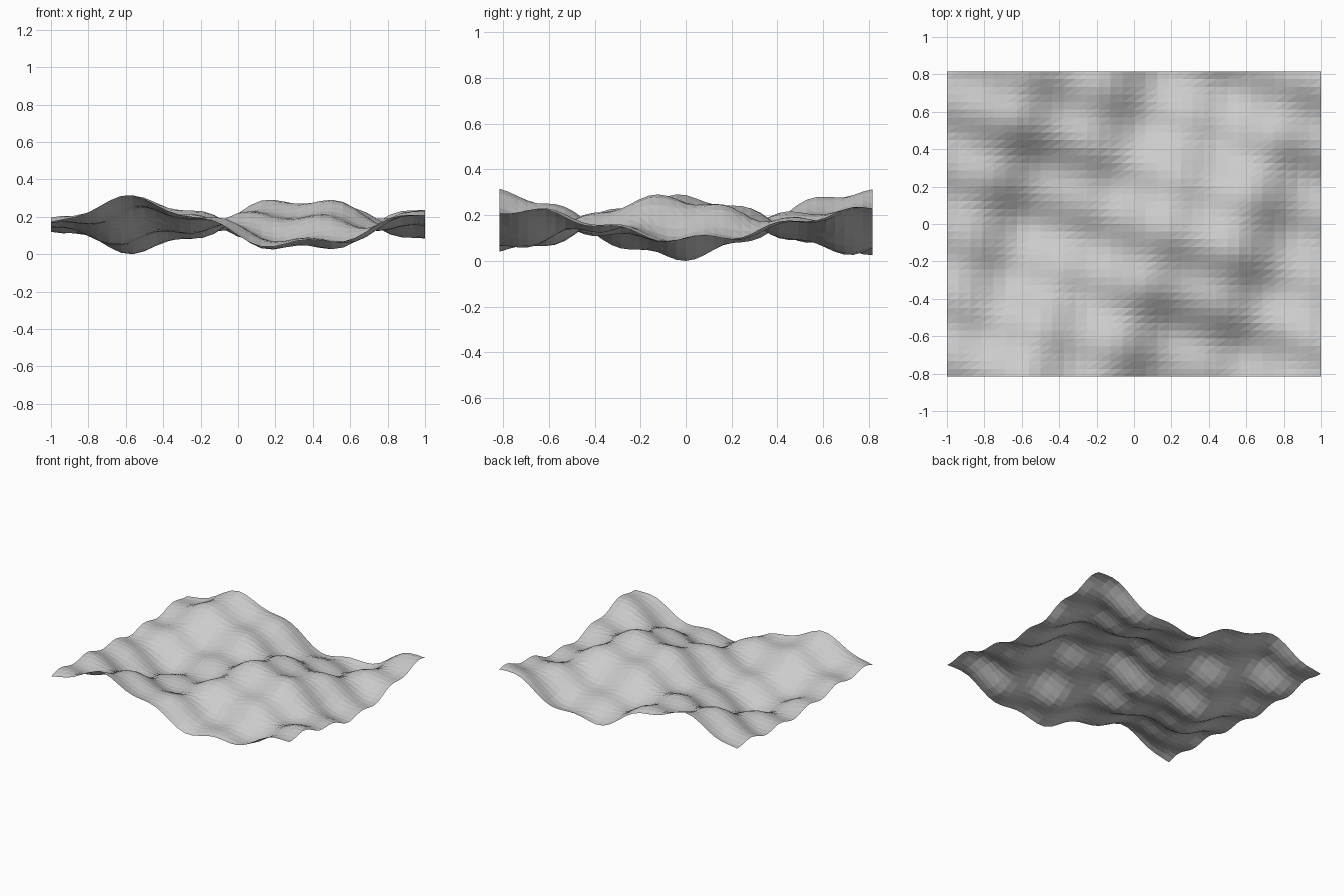
import bpy, bmesh
from math import cos, tau

cube = bpy.data.objects.get("Cube")
if cube:
    bpy.data.objects.remove(cube, do_unlink=True)

HALF_DEPTH = 0.815


def wave(distance, length):
    return cos(tau * distance / length)


def surface_height(x, y):
    # Broad swell with two slanted sets of ripples crossing it
    swell = 0.12 * wave(x - 0.34, 1.78) * wave(y + 0.045, 1.62)
    ripple_across = 0.025 * wave(x - 0.29 * y - 0.12, 0.47)
    ripple_along = 0.017 * wave(y + 0.29 * x - 0.01, 0.34)
    return swell + ripple_across + ripple_along


# Plain grey surface colour
grey = bpy.data.materials.new("plain_grey")
grey.use_nodes = True
colour = (0.6, 0.6, 0.6, 1)
grey.diffuse_color = colour
grey.node_tree.nodes["Principled BSDF"].inputs["Base Color"].default_value = colour

# Single open sheet, shaped as a height field
bm = bmesh.new()
bmesh.ops.create_grid(bm, x_segments=32, y_segments=40, size=1)
for v in bm.verts:
    v.co.y *= HALF_DEPTH
    v.co.z = surface_height(v.co.x, v.co.y)

# Rest the lowest trough on the ground
low = min(v.co.z for v in bm.verts)
for v in bm.verts:
    v.co.z -= low
bmesh.ops.triangulate(bm, faces=bm.faces[:], quad_method="FIXED")

mesh = bpy.data.meshes.new("wavy_surface")
bm.to_mesh(mesh)
bm.free()
mesh.materials.append(grey)
sheet = bpy.data.objects.new("wavy_surface", mesh)
bpy.context.collection.objects.link(sheet)
